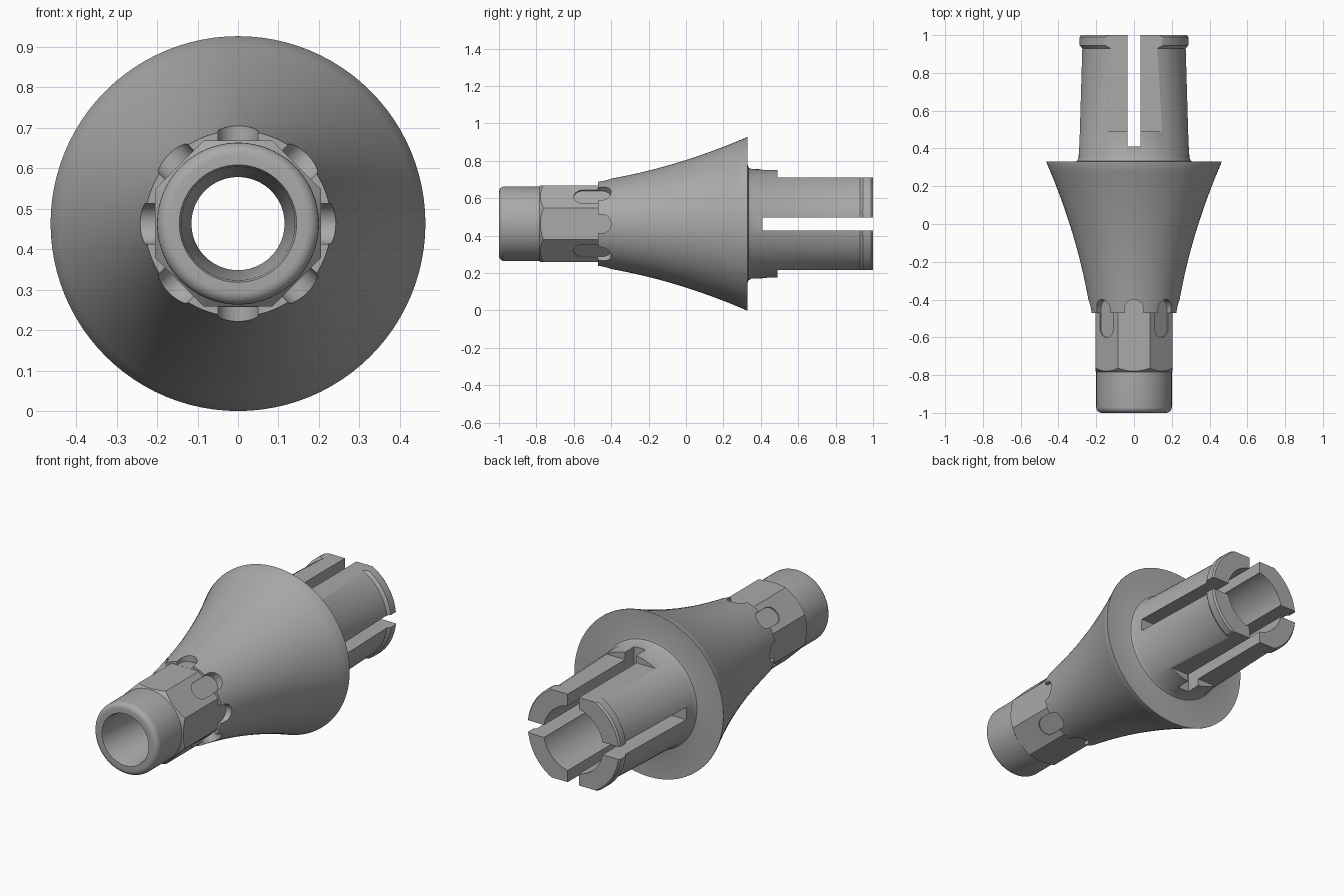
import bpy, bmesh, math
from mathutils import Matrix, Vector

if "Cube" in bpy.data.objects:
    bpy.data.objects.remove(bpy.data.objects["Cube"], do_unlink=True)

AXIS_Z = 0.463
APOTHEM = 0.205

metal = bpy.data.materials.new("grey metal")
metal.use_nodes = True
grey = (0.4, 0.4, 0.4, 1)
metal.diffuse_color = grey
metal.node_tree.nodes["Principled BSDF"].inputs["Base Color"].default_value = grey


def finish(name, bm):
    """Turn a bmesh built around the y axis into an object at axis height."""
    bmesh.ops.remove_doubles(bm, verts=bm.verts, dist=1e-5)
    bmesh.ops.recalc_face_normals(bm, faces=bm.faces)
    bmesh.ops.translate(bm, verts=bm.verts, vec=(0, 0, AXIS_Z))
    mesh = bpy.data.meshes.new(name)
    bm.to_mesh(mesh)
    bm.free()
    mesh.materials.append(metal)
    obj = bpy.data.objects.new(name, mesh)
    bpy.context.collection.objects.link(obj)
    return obj


def lathe(name, profile, steps=96, start=0.0):
    """Spin a closed (radius, y) outline about the y axis."""
    bm = bmesh.new()
    vs = [bm.verts.new((r * math.cos(start), y, r * math.sin(start))) for r, y in profile]
    es = [bm.edges.new((a, b)) for a, b in zip(vs, vs[1:] + vs[:1])]
    bmesh.ops.spin(bm, geom=vs + es, axis=(0, 1, 0), cent=(0, 0, 0),
                   angle=math.tau, steps=steps, use_duplicate=False)
    return finish(name, bm)


def box(name, lo, hi):
    lo, hi = Vector(lo), Vector(hi)
    bm = bmesh.new()
    bmesh.ops.create_cube(bm, size=1, matrix=Matrix.Translation((lo + hi) / 2)
                          @ Matrix.Diagonal((*(hi - lo), 1)))
    return finish(name, bm)


def pocket(name, angle, depth, y0, y1, half=0.05):
    """Round-ended cutter pointing outwards from the axis."""
    radial = Vector((math.cos(angle), 0, math.sin(angle)))
    tangent = Vector((-math.sin(angle), 0, math.cos(angle)))
    bm = bmesh.new()
    ring = []
    for centre, first in ((y1 - half, 0), (y0 + half, math.pi)):
        for i in range(17):
            a = first + math.pi * i / 16
            ring.append(bm.verts.new(radial * depth + tangent * half * math.cos(a)
                                     + Vector((0, centre + half * math.sin(a), 0))))
    face = bm.faces.new(ring)
    out = bmesh.ops.extrude_face_region(bm, geom=[face])["geom"]
    bmesh.ops.translate(bm, vec=radial * 0.12,
                        verts=[v for v in out if isinstance(v, bmesh.types.BMVert)])
    return finish(name, bm)


def combine(target, tool, operation):
    tool.hide_render = True
    mod = target.modifiers.new("combine", 'BOOLEAN')
    mod.operation, mod.object, mod.solver = operation, tool, 'EXACT'
    bpy.context.view_layer.objects.active = target
    bpy.ops.object.modifier_apply(modifier=mod.name)
    bpy.data.objects.remove(tool, do_unlink=True)


# Turned body: rounded nose, flare, rear flange, tapered sleeve with lip, bore
nose = [(0.17 + 0.03 * math.sin(a), -0.97 - 0.03 * math.cos(a))
        for a in (math.pi / 2 * i / 6 for i in range(7))]
flare = [(0.23 + 0.122 * t + 0.111 * t * t, -0.47 + 0.795 * t)
         for t in (i / 16 for i in range(17))]
sleeve = [(0.463, 0.33), (0.315, 0.33), (0.302, 0.334), (0.293, 0.35),
          (0.276, 0.93), (0.29, 0.945), (0.29, 0.99), (0.282, 1)]
bore = [(0.185, 1), (0.185, 0), (0.115, -0.05), (0.115, -0.6), (0.14, -0.985), (0.145, -1)]
body = lathe("flared_body", nose + [(0.2, -0.47)] + flare + sleeve + bore)

# Eight-sided collar, its front corners turned to a chamfer
corner = APOTHEM / math.cos(math.pi / 8)
collar = lathe("octagonal_collar", [(0.17, -0.8), (corner, -0.8), (corner, -0.45), (0.17, -0.45)],
               steps=8, start=math.pi / 8)
envelope = lathe("chamfer_envelope", [(0.15, -0.785), (0.198, -0.785), (0.23, -0.755),
                                      (0.23, -0.4), (0.15, -0.4)])
combine(collar, envelope, 'INTERSECT')
combine(body, collar, 'UNION')

# Round-ended pockets on each collar side, longer on the diagonals
for i in range(8):
    diagonal = i % 2
    combine(body, pocket("pocket_cutter", math.pi / 4 * i,
                         0.198 if diagonal else APOTHEM + 0.0005,
                         -0.6 if diagonal else -0.53, -0.4), 'DIFFERENCE')

# Flats above and below the sleeve
for s in (-1, 1):
    a, b = sorted((s * 0.247, s * 0.4))
    combine(body, box("flat_cutter", (-0.5, 0.49, a), (0.5, 1.1, b)), 'DIFFERENCE')

# Crossed slots splitting the sleeve into four prongs
for x, z in ((0.035, 0.5), (0.5, 0.035)):
    combine(body, box("slot_cutter", (-x, 0.41, -z), (x, 1.1, z)), 'DIFFERENCE')

bpy.ops.object.select_all(action='DESELECT')
body.select_set(True)
bpy.context.view_layer.objects.active = body
bpy.ops.object.shade_smooth_by_angle(angle=math.radians(28))
